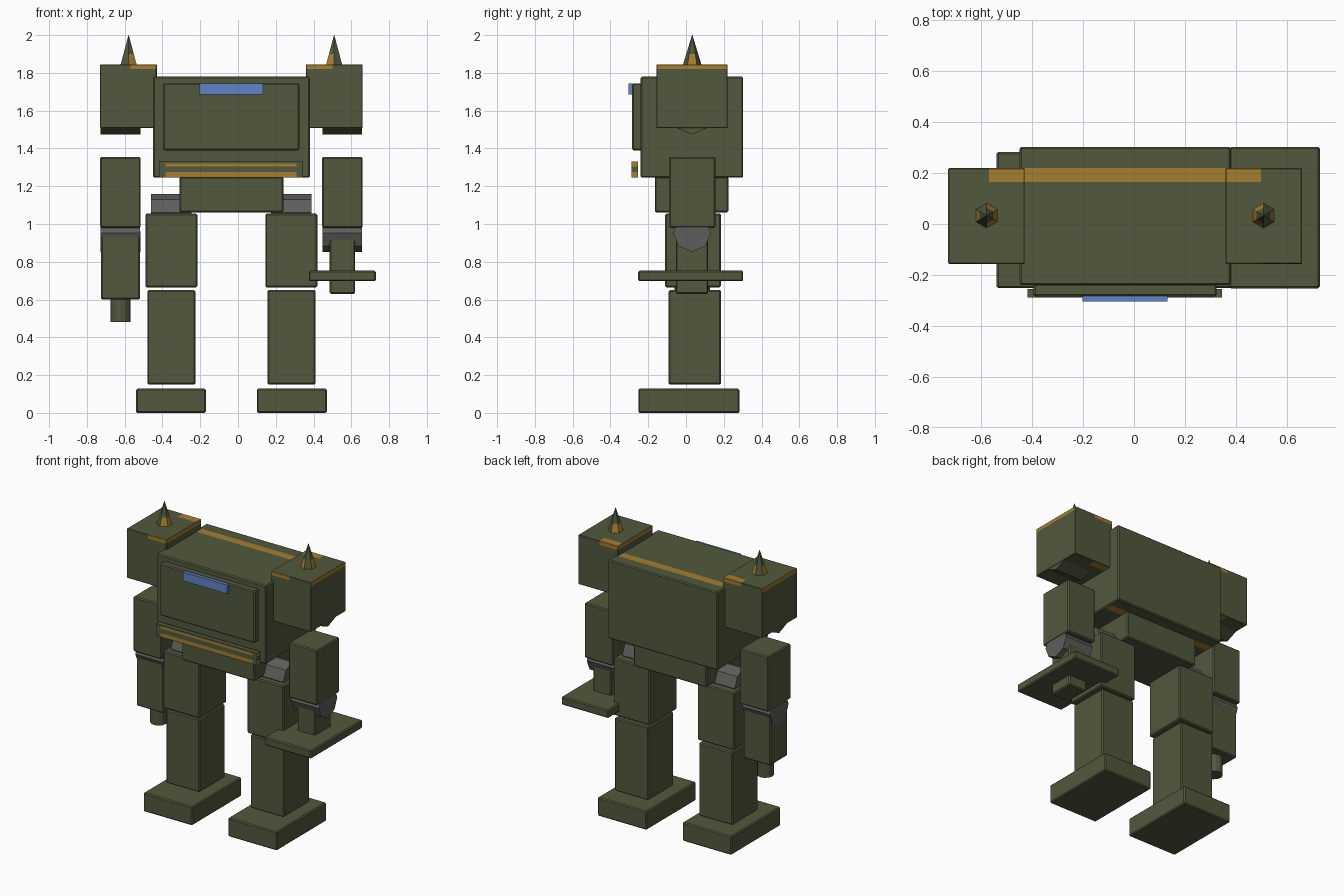
import bpy, bmesh, math
from mathutils import Matrix, Vector

if "Cube" in bpy.data.objects:
    bpy.data.objects.remove(bpy.data.objects["Cube"])

def material(name, col):
    m = bpy.data.materials.new(name)
    m.diffuse_color = (*col, 1)
    m.use_nodes = True
    m.node_tree.nodes["Principled BSDF"].inputs["Base Color"].default_value = m.diffuse_color
    return m

OLIVE = material("olive armour", (0.082, 0.098, 0.046))
GOLD = material("gold trim", (0.38, 0.21, 0.03))
GREY = material("joint grey", (0.11, 0.11, 0.105))
BLUE = material("visor blue", (0.115, 0.23, 0.57))

MID = -0.035  # mirror plane of the body


def finish(bm, name, mat, cuts=(), paint=None):
    """Cut the mesh at (axis, value) planes and paint faces gold by a rule."""
    for axis, v in cuts:
        n = Vector((0, 0, 0))
        n[axis] = 1
        bmesh.ops.bisect_plane(bm, geom=bm.verts[:] + bm.edges[:] + bm.faces[:],
                               plane_co=n * v, plane_no=n)
    bm.normal_update()
    if paint:
        for f in bm.faces:
            f.material_index = int(paint(f.calc_center_median(), f.normal))
    me = bpy.data.meshes.new(name)
    bm.to_mesh(me)
    bm.free()
    me.materials.append(mat)
    if paint:
        me.materials.append(GOLD)
    ob = bpy.data.objects.new(name, me)
    bpy.context.collection.objects.link(ob)
    return ob


def box(name, x, y, z, mat=OLIVE, bevel=0.007, **kw):
    bm = bmesh.new()
    bmesh.ops.create_cube(bm, size=1)
    for v in bm.verts:
        v.co = [(a + b) / 2 + c * (b - a) for (a, b), c in zip((x, y, z), v.co)]
    if bevel:
        bmesh.ops.bevel(bm, geom=bm.edges[:], offset=bevel, segments=1, affect='EDGES')
    return finish(bm, name, mat, **kw)


def prism(name, centre, r1, r2, length, sides, axis='Z', mat=OLIVE, **kw):
    bm = bmesh.new()
    bmesh.ops.create_cone(bm, cap_ends=True, segments=sides, radius1=r1, radius2=r2, depth=length)
    rot = Matrix.Rotation(math.pi / 2, 4, 'Y') if axis == 'X' else Matrix()
    bm.transform(Matrix.Translation(centre) @ rot)
    return finish(bm, name, mat, **kw)


def flip(x, s):
    """Mirror an x range to the other side of the body when s is 1."""
    return x if s < 0 else (2 * MID - x[1], 2 * MID - x[0])


# torso with a gold stripe on top and underside
def torso_paint(c, n):
    return abs(n.z) > 0.9 and 0.165 < c.y < 0.22

box("torso", (-0.45, 0.38), (-0.24, 0.303), (1.245, 1.78),
    cuts=[(1, 0.165), (1, 0.22)], paint=torso_paint)
box("waist", (-0.31, 0.24), (-0.165, 0.225), (1.062, 1.25))
box("chest_plate", (-0.395, 0.325), (-0.285, -0.235), (1.39, 1.745))
box("visor", (-0.203, 0.132), (-0.305, -0.283), (1.685, 1.745), BLUE, bevel=0)

# grille with two gold bars
def grille_paint(c, n):
    bar = 1.305 < c.z < 1.32 or 1.25 < c.z < 1.275
    if abs(n.x) > 0.9:
        return c.z > 1.305 or c.z < 1.275
    return bar and -0.385 < c.x < 0.31

box("grille", (-0.418, 0.345), (-0.288, -0.255), (1.246, 1.33), bevel=0,
    cuts=[(0, -0.385), (0, 0.31), (2, 1.25), (2, 1.275), (2, 1.305), (2, 1.32)],
    paint=grille_paint)

for s, side in ((-1, "left"), (1, "right")):
    arm_x = MID + s * 0.5875
    leg_x = MID + s * 0.3175
    inner = MID + s * 0.535   # outer end of the gold trim

    # shoulder box with gold rim and top/bottom stripe
    def shoulder_paint(c, n, s=s, inner=inner):
        inside = (c.x - inner) * s < 0
        if abs(n.z) > 0.9:
            return inside and c.y > 0.165
        if c.z < 1.82:
            return False
        return inside or abs(n.x) > 0.5

    box(side + "_shoulder", flip((-0.73, -0.43), s), (-0.157, 0.22), (1.508, 1.845), bevel=0.003,
        cuts=[(2, 1.82), (0, inner), (1, 0.165)], paint=shoulder_paint)

    # spike with gold patches around its foot
    def spike_paint(c, n, s=s):
        return c.z < 1.9 and (n.x * s < -0.1 or abs(n.x) > 0.9)

    prism(side + "_spike", (MID + s * 0.544, 0.033, 1.92), 0.05, 0.001, 0.16, 6,
          cuts=[(2, 1.9)], paint=spike_paint)

    # arm joints and upper arm
    prism(side + "_shoulder_joint", (arm_x, 0.032, 1.592), 0.118, 0.118, 0.21, 8, 'X')
    box(side + "_upper_arm", flip((-0.73, -0.515), s), (-0.09, 0.155), (0.98, 1.355))
    prism(side + "_elbow", (arm_x, 0.032, 0.953), 0.1, 0.1, 0.21, 8, 'X', GREY)

    # leg
    prism(side + "_hip", (leg_x, 0.032, 1.06), 0.1, 0.1, 0.215, 8, 'X', GREY)
    box(side + "_thigh", flip((-0.49, -0.215), s), (-0.11, 0.185), (0.665, 1.055))
    box(side + "_shin", flip((-0.48, -0.226), s), (-0.092, 0.185), (0.15, 0.65))
    box(side + "_foot", flip((-0.54, -0.17), s), (-0.252, 0.283), (0, 0.128))

# left forearm with a barrel
box("left_forearm", (-0.725, -0.52), (-0.062, 0.126), (0.60, 0.94))
prism("left_barrel", (-0.622, 0.032, 0.55), 0.053, 0.053, 0.14, 12)

# right forearm with a flat plate
box("right_forearm", (0.485, 0.62), (-0.054, 0.117), (0.63, 0.925))
box("right_hand_plate", (0.375, 0.73), (-0.253, 0.303), (0.697, 0.753))
